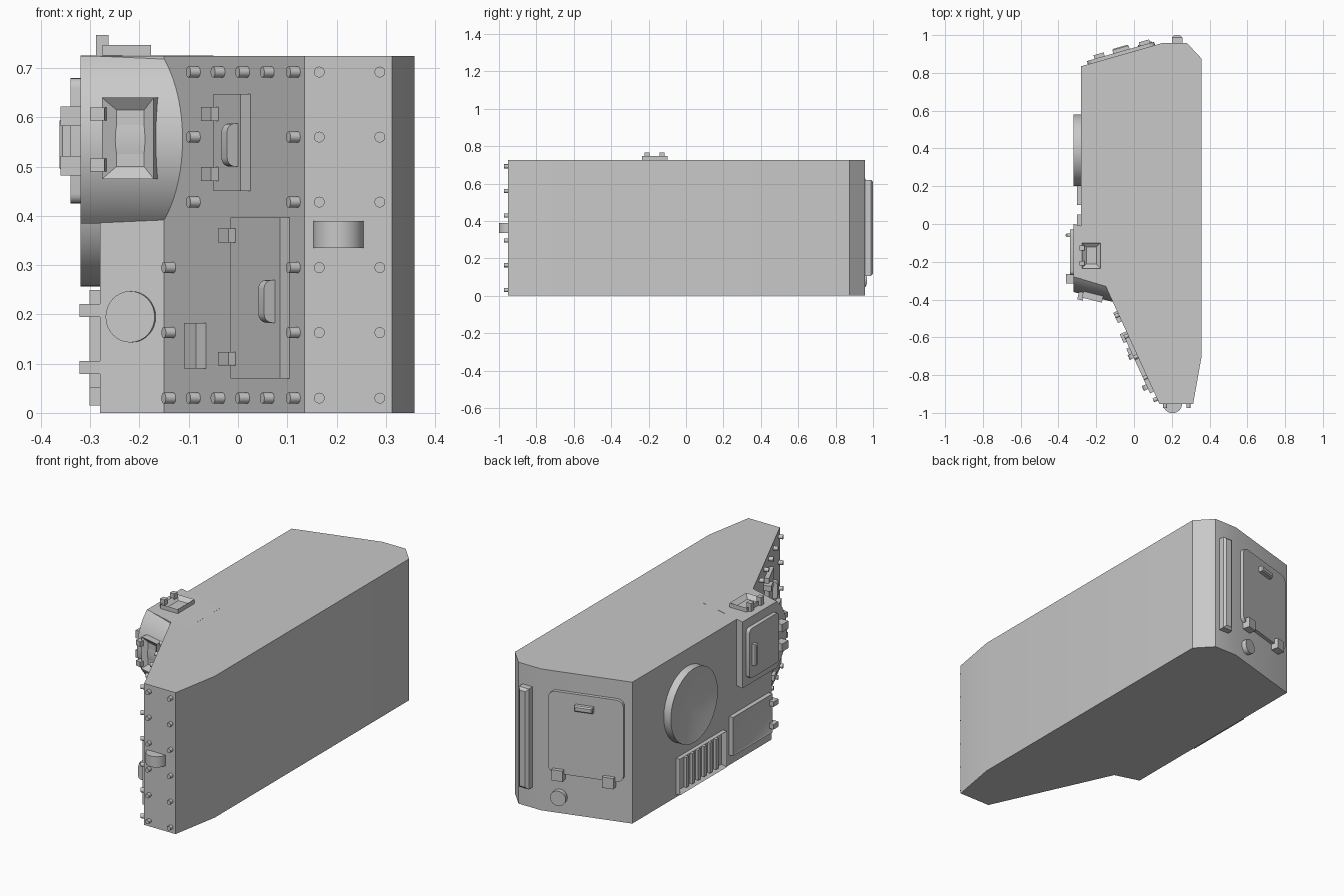
import bpy, bmesh, math
from mathutils import Matrix, Vector

old = bpy.data.objects.get("Cube")
if old:
    bpy.data.objects.remove(old, do_unlink=True)

GREY = (0.58, 0.58, 0.58, 1)
grey = bpy.data.materials.new("plain grey")
grey.use_nodes = True
grey.diffuse_color = GREY
grey.node_tree.nodes["Principled BSDF"].inputs["Base Color"].default_value = GREY
parts = []


def finish(name, bm, matrix=Matrix()):
    bmesh.ops.recalc_face_normals(bm, faces=bm.faces[:])
    bm.transform(matrix)
    mesh = bpy.data.meshes.new(name)
    bm.to_mesh(mesh)
    bm.free()
    mesh.materials.append(grey)
    ob = bpy.data.objects.new(name, mesh)
    bpy.context.collection.objects.link(ob)
    parts.append(ob)
    return ob


def wall(px, py, nx, ny):
    """Frame on a vertical wall: u along the wall, v up, w outwards."""
    n = Vector((nx, ny, 0)).normalized()
    u = Vector((-n.y, n.x, 0))
    m = Matrix((u, (0, 0, 1), n)).transposed().to_4x4()
    m.translation = (px, py, 0)
    return m


def prism(name, frame, outline, w0, w1, inset=0, depth=0, chamfer=0):
    """Extrude an outline, optionally sinking or chamfering its outer face."""
    bm = bmesh.new()
    base = bm.faces.new([bm.verts.new((u, v, w0)) for u, v in outline])
    top = bmesh.ops.extrude_face_region(bm, geom=[base])["geom"]
    bmesh.ops.translate(bm, vec=(0, 0, w1 - w0),
                        verts=[g for g in top if isinstance(g, bmesh.types.BMVert)])
    outer = [g for g in top if isinstance(g, bmesh.types.BMFace)][0]
    if not any(len(e.link_faces) == 1 for e in bm.edges):
        pass
    else:
        bm.faces.new([v for v in base.verts]) if not base.is_valid else None
    bm.normal_update()
    if inset:
        bmesh.ops.inset_region(bm, faces=[outer], thickness=inset)
        bmesh.ops.translate(bm, vec=(0, 0, -depth), verts=outer.verts[:])
    if chamfer:
        bmesh.ops.bevel(bm, geom=outer.edges[:], offset=chamfer, segments=1, affect='EDGES')
    return finish(name, bm, frame)


def rect(u0, u1, v0, v1, r=0):
    if not r:
        return [(u0, v0), (u1, v0), (u1, v1), (u0, v1)]
    centres = [(u1 - r, v1 - r), (u0 + r, v1 - r), (u0 + r, v0 + r), (u1 - r, v0 + r)]
    return [(cu + r * math.cos(a), cv + r * math.sin(a))
            for q, (cu, cv) in enumerate(centres)
            for a in [math.pi / 2 * (q + s / 4) for s in range(5)]]


def disc(u, v, r, n=16):
    return [(u + r * math.cos(2 * math.pi * i / n), v + r * math.sin(2 * math.pi * i / n))
            for i in range(n)]


# Main hull, extruded from its plan outline
H = 0.725
plan = [(-0.28, 0.835), (0.15, 0.958), (0.28, 0.958), (0.358, 0.875), (0.358, -0.7),
        (0.313, -0.953), (0.135, -0.953), (-0.15, -0.33), (-0.28, -0.291)]
prism("hull", Matrix(), plan, 0, H)

# Wall frames
side = wall(-0.28, 0, -1, 0)            # u = -y
slant = wall(-0.15, -0.33, -0.623, -0.285)
nose = wall(0, -0.953, 0, -1)           # u = x
rear = wall(0.15, 0.958, -0.123, 0.43)  # u runs towards -x
corner = wall(-0.28, -0.291, -0.039, -0.13)
K = 0.25
gun = wall(-0.32, -0.36, -K, -1)
roof = Matrix.Translation((0, 0, H))


def su(x):
    return (x + 0.15) / slant.col[0].x


# Bulged corner cupola: arc profile swept into the hull
LOW, MID, HALF, BULGE = 0.385, 0.555, 0.17, 0.08
R = (HALF ** 2 + BULGE ** 2) / (2 * BULGE)
top_angle = math.asin(HALF / R)
profile = [(0, H + 0.0005), (0, LOW)]
for i in range(25):
    a = top_angle * (i / 12 - 1)
    profile.append((-0.28 - BULGE + R * (1 - math.cos(a)), MID + R * math.sin(a)))
bm = bmesh.new()
ends = [[bm.verts.new((x, y - K * (x + 0.32), z)) for y, z in profile] for x in (-0.32, -0.05)]
for end in ends:
    bm.faces.new(end)
for i in range(len(profile)):
    j = (i + 1) % len(profile)
    bm.faces.new((ends[0][i], ends[0][j], ends[1][j], ends[1][i]))
finish("cupola", bm)

# Cupola front hatch with vision slot and hinges
prism("front_slot_hatch", gun, rect(0.05, 0.158, 0.475, 0.64), -0.03, 0.018, 0.036, 0.02)
for z in (0.503, 0.607):
    prism("front_slot_hinge", gun, rect(0.028, 0.058, z - 0.013, z + 0.013), -0.03, 0.032)

# Roof hatch with slot and hinges
prism("roof_hatch", roof, rect(-0.275, -0.177, -0.235, -0.1), -0.005, 0.022, 0.032, 0.018)
for y in (-0.208, -0.128):
    prism("roof_hinge", roof, rect(-0.288, -0.263, y - 0.013, y + 0.013), -0.005, 0.042)

# Cupola side door
prism("cupola_door", side, rect(0.03, 0.27, 0.425, 0.68, 0.02), 0.03, 0.06)
prism("cupola_door_handle", side, rect(0.05, 0.07, 0.49, 0.6), 0.055, 0.082, chamfer=0.006)
for z in (0.502, 0.602):
    prism("cupola_door_hinge", side, rect(0.265, 0.315, z - 0.02, z + 0.02), 0.03, 0.08)

# Lower side door
prism("side_door", side, rect(-0.05, 0.27, 0.052, 0.25), -0.005, 0.022, 0.012, 0.004)
for z in (0.092, 0.208):
    prism("side_door_hinge", side, rect(0.25, 0.29, z - 0.013, z + 0.013), -0.005, 0.042)

# Large round side cover with a centre hole
prism("round_cover", side, disc(-0.39, 0.447, 0.19, 64), -0.005, 0.04, 0.152, 0.035)

# Side grille: sunken frame and upright bars
prism("grille_frame", side, rect(-0.48, -0.1, 0.015, 0.2), -0.005, 0.022, 0.022, 0.02)
for i in range(6):
    u = -0.41 + i * 0.048
    prism("grille_bar", side, rect(u - 0.01, u + 0.01, 0.03, 0.185), 0, 0.016)

# Round cap beneath the cupola
prism("corner_cap", corner, disc(0.066, 0.195, 0.052, 32), -0.005, 0.008)

# Slanted front doors: outer x range, heights, handle x, handle heights, hinge heights
doors = [("upper", -0.03, 0.025, 0.45, 0.647, 0.008, 0.5, 0.588, (0.485, 0.607)),
         ("lower", 0.005, 0.105, 0.07, 0.397, 0.083, 0.183, 0.27, (0.11, 0.36))]
for tag, x0, x1, z0, z1, hx, h0, h1, hinges in doors:
    prism(tag + "_slant_door", slant, rect(su(x0), su(x1), z0, z1), -0.005, 0.022)
    # Handle is a rounded grip standing off the door
    u = su(hx)
    grip = slant @ Matrix.Translation((u, 0, 0.02)) @ Matrix.Rotation(-math.pi / 2, 4, 'Y')
    prism(tag + "_slant_handle", grip, rect(-0.02, 0.026, h0, h1, 0.018), -0.028, 0)
    for z in hinges:
        prism(tag + "_slant_hinge", slant,
              rect(su(x0 - 0.011), su(x0 + 0.01), z - 0.014, z + 0.014), -0.005, 0.038)
prism("slant_box", slant, rect(su(-0.09), su(-0.065), 0.09, 0.182), -0.005, 0.022)

# Rivets around the slanted plate and on the nose
rows = [0.03, 0.163, 0.295, 0.428, 0.56, 0.692]
spots = [(0.113, z) for z in rows]
spots += [(-0.14 if z < 0.4 else -0.09, z) for z in rows]
spots += [(-0.09 + 0.05 * i, z) for z in (rows[0], rows[-1]) for i in range(4)]
for x, z in sorted({(round(x, 3), z) for x, z in spots}):
    prism("slant_rivet", slant, disc(su(x + 0.009), z, 0.011), -0.005, 0.022)
for x in (0.165, 0.288):
    for z in rows:
        prism("nose_rivet", nose, disc(x, z, 0.011), -0.005, 0.02)

# Half-round nose lamp
prism("nose_lamp", Matrix.Translation((0.204, -0.95, 0)), disc(0, 0, 0.051, 40), 0.335, 0.39)

# Rear hatch, handle, hinges and round cap
prism("rear_hatch", rear, rect(0.04, 0.41, 0.21, 0.63, 0.035), -0.005, 0.018)
prism("rear_handle", rear, rect(0.175, 0.265, 0.55, 0.58), 0.015, 0.042, chamfer=0.006)
for u in (0.09, 0.34):
    prism("rear_hinge", rear, rect(u - 0.028, u + 0.028, 0.18, 0.235), -0.005, 0.038)
prism("rear_cap", rear, disc(0.09, 0.085, 0.038, 32), -0.005, 0.025)

# Tall rear box with chamfered outer face
back = wall(0, 0.958, 0, 1)             # u = -x
prism("rear_box", back, rect(-0.256, -0.2, 0.105, 0.62), -0.005, 0.042, chamfer=0.012)

# Smooth the round parts, keep hard edges
for ob in bpy.context.selected_objects:
    ob.select_set(False)
for ob in parts:
    ob.select_set(True)
bpy.context.view_layer.objects.active = parts[0]
bpy.ops.object.shade_smooth_by_angle(angle=math.radians(30))
